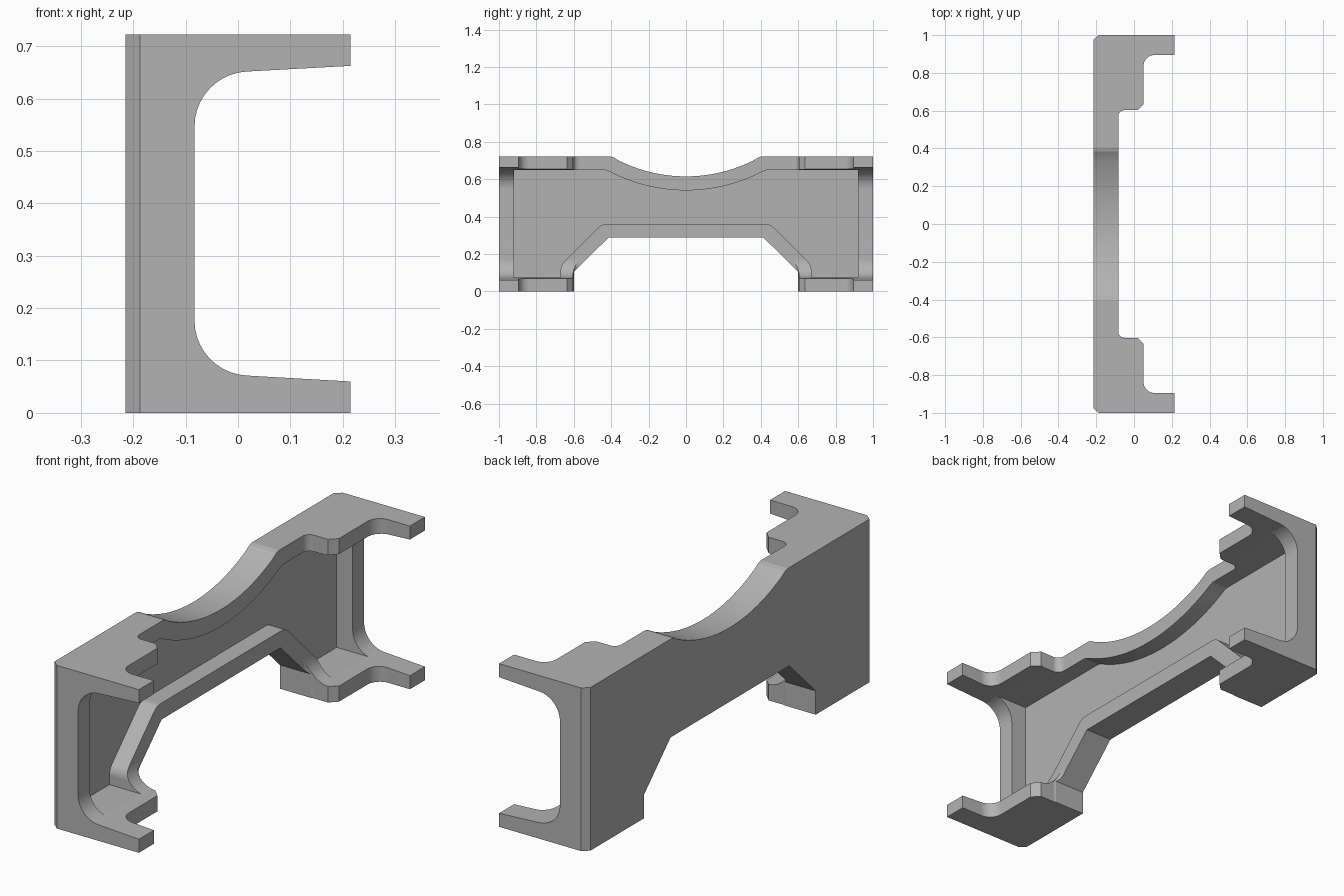
import bpy
from math import sin, cos, pi, radians, sqrt
from mathutils import Vector

if "Cube" in bpy.data.objects:
    bpy.data.objects.remove(bpy.data.objects["Cube"], do_unlink=True)

grey = bpy.data.materials.new("plain grey")
grey.use_nodes = True
grey.diffuse_color = (0.45, 0.45, 0.45, 1)
grey.node_tree.nodes["Principled BSDF"].inputs["Base Color"].default_value = (0.45, 0.45, 0.45, 1)


def rounded(corners, steps=10):
    """Outline from (u, v, radius) corners, with each radius turned into an arc."""
    out = []
    for i, (u, v, r) in enumerate(corners):
        p = Vector((u, v))
        if r == 0:
            out.append(p)
            continue
        a = (Vector(corners[i - 1][:2]) - p).normalized()
        b = (Vector(corners[(i + 1) % len(corners)][:2]) - p).normalized()
        half = a.angle(b) / 2
        centre = p + (a + b).normalized() * (r / sin(half))
        start = p + a * (r * cos(half) / sin(half)) - centre
        end = p + b * (r * cos(half) / sin(half)) - centre
        sweep = pi - 2 * half
        for k in range(steps + 1):
            t = k / steps
            out.append(centre + (start * sin((1 - t) * sweep) + end * sin(t * sweep)) / sin(sweep))
    return out


def mirrored(half):
    """Add the reflection of an outline half in its first coordinate."""
    return half + [(-c[0], *c[1:]) for c in reversed(half)]


def prism(name, outline, axis, lo, hi):
    """Extrude a flat outline along one axis."""
    def place(p, d):
        q = [p[0], p[1]]
        q.insert("xyz".index(axis), d)
        return q
    n = len(outline)
    verts = [place(p, d) for d in (lo, hi) for p in outline]
    faces = [list(range(n))[::-1], list(range(n, 2 * n))]
    faces += [[i, (i + 1) % n, (i + 1) % n + n, i + n] for i in range(n)]
    mesh = bpy.data.meshes.new(name)
    mesh.from_pydata(verts, [], faces)
    mesh.materials.append(grey)
    obj = bpy.data.objects.new(name, mesh)
    bpy.context.collection.objects.link(obj)
    bpy.ops.object.select_all(action="DESELECT")
    bpy.context.view_layer.objects.active = obj
    obj.select_set(True)
    bpy.ops.object.mode_set(mode="EDIT")
    bpy.ops.mesh.select_all(action="SELECT")
    bpy.ops.mesh.normals_make_consistent(inside=False)
    bpy.ops.object.mode_set(mode="OBJECT")
    return obj


def combine(target, cutter, operation):
    """Apply a boolean and drop its helper."""
    cutter.hide_render = True
    mod = target.modifiers.new(cutter.name, "BOOLEAN")
    mod.operation, mod.solver, mod.object = operation, "EXACT", cutter
    bpy.context.view_layer.objects.active = target
    bpy.ops.object.modifier_apply(modifier=mod.name)
    bpy.data.objects.remove(cutter, do_unlink=True)


def scoop_arc(radius, width, steps=28):
    """Shallow circular dip, listed from +y to -y."""
    return [(width * (1 - 2 * k / steps),
             1.42 - sqrt(radius ** 2 - (width * (1 - 2 * k / steps)) ** 2))
            for k in range(steps + 1)]


# channel section with tapered flanges and filleted inner corners
section = rounded([(-0.3, 0, 0), (0.3, 0, 0), (0.3, 0.055, 0), (-0.083, 0.077, 0.105),
                   (-0.083, 0.646, 0.105), (0.3, 0.667, 0), (0.3, 0.722, 0), (-0.3, 0.722, 0)])
bracket = prism("channel_bracket", section, "y", -1.1, 1.1)

# plan outline: end tabs, stepped shoulders, narrow middle, bevelled back edges
half_plan = [(1, -0.187, 0), (1, 0.215, 0), (0.895, 0.215, 0), (0.895, 0.05, 0.06),
             (0.635, 0.05, 0), (0.603, 0.018, 0), (0.603, -0.083, 0.033)]
plan = mirrored([(0.975, -0.215, 0)] + half_plan)
plan = [(p.y, p.x) for p in rounded(plan)]
combine(bracket, prism("plan_trim", plan, "z", -0.5, 1.5), "INTERSECT")

# recess in the web, leaving a rib around its edge
arch_rib = [(0.92, 0.075, 0), (0.67, 0.075, 0), (0.67, 0.14, 0.06), (0.45, 0.36, 0.06)]
floor = rounded(mirrored(arch_rib), steps=6)
ceiling = [(-0.92, 0.649), (-0.43, 0.649)] + scoop_arc(0.88, 0.405)[::-1] + [(0.43, 0.649), (0.92, 0.649)]
combine(bracket, prism("web_recess", floor + ceiling, "x", -0.161, 0.5), "DIFFERENCE")

# dip across the top edge
dip = [(0.405, 0.9), (0.405, 0.722), (0.385, 0.716)] + scoop_arc(0.805, 0.36)
dip += [(-0.385, 0.716), (-0.405, 0.722), (-0.405, 0.9)]
combine(bracket, prism("top_dip", dip, "x", -0.6, 0.6), "DIFFERENCE")

# arch opening under the web
arch = mirrored([(0.6, -0.3), (0.6, 0.105), (0.415, 0.287)])
combine(bracket, prism("arch_opening", arch, "x", -0.6, 0.6), "DIFFERENCE")

# smooth fillets with crisp edges
bpy.ops.object.select_all(action="DESELECT")
bracket.select_set(True)
bpy.context.view_layer.objects.active = bracket
bpy.ops.object.shade_smooth_by_angle(angle=radians(14))
weighted = bracket.modifiers.new("even_shading", "WEIGHTED_NORMAL")
weighted.keep_sharp = True
